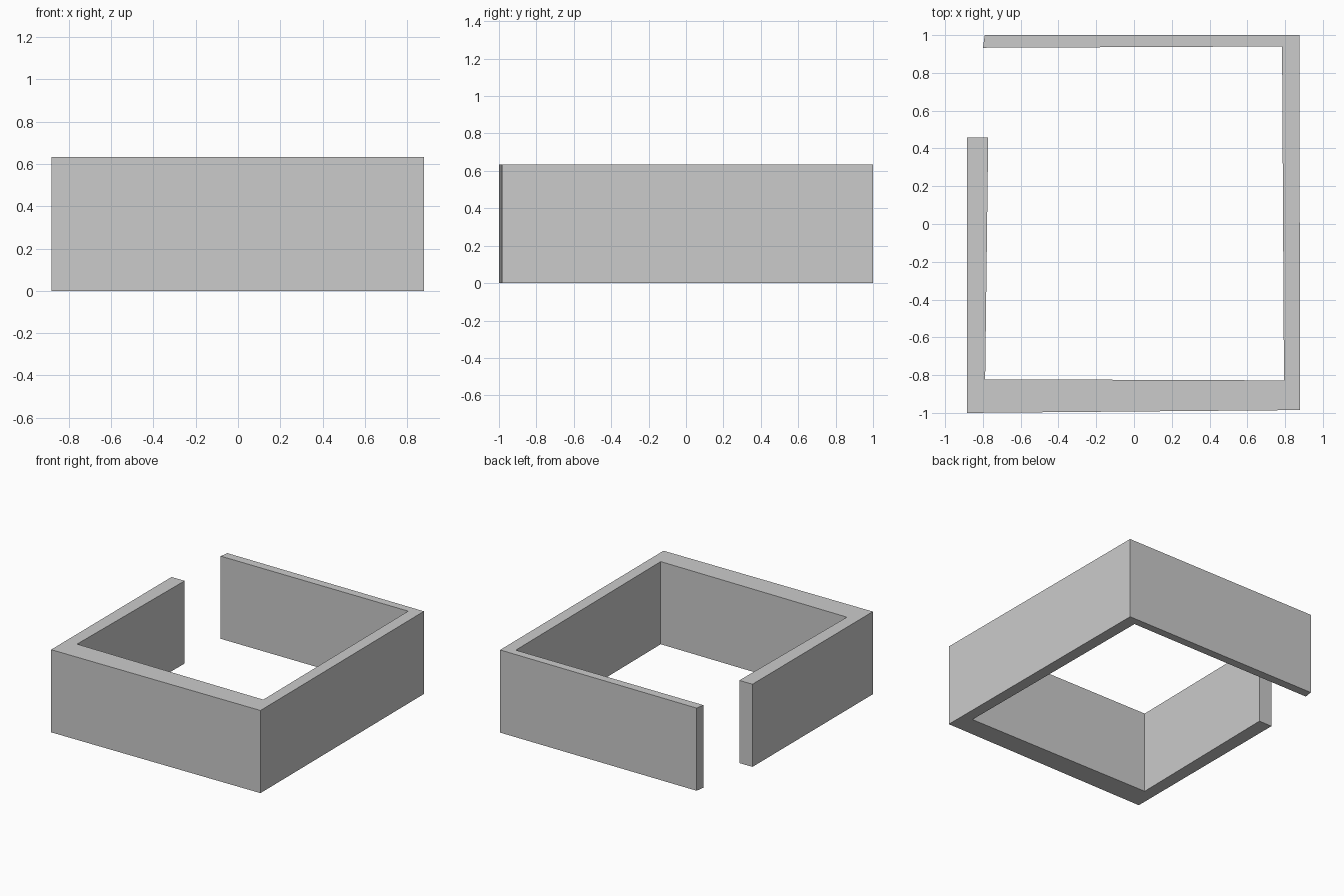
import bpy
import bmesh

HEIGHT = 0.633

# Remove the default cube
cube = bpy.data.objects.get("Cube")
if cube:
    bpy.data.objects.remove(cube, do_unlink=True)

# Plain grey for the whole wall
grey = bpy.data.materials.new("wall_grey")
grey.use_nodes = True
colour = (0.6, 0.6, 0.6, 1)
grey.diffuse_color = colour
grey.node_tree.nodes["Principled BSDF"].inputs["Base Color"].default_value = colour

# Plan of the wall as outer/inner corner pairs, from the back doorway jamb
# round to the jamb on the right side
stations = [
    ((-0.79, 1.0), (-0.80, 0.933)),
    ((0.875, 1.0), (0.784, 0.94)),
    ((0.88, -0.985), (0.794, -0.828)),
    ((-0.883, -1.0), (-0.788, -0.822)),
    ((-0.883, 0.457), (-0.772, 0.457)),
]

# Floor strip of the wall, raised to full height
bm = bmesh.new()
pairs = [[bm.verts.new((x, y, 0)) for x, y in pair] for pair in stations]
for (a, b), (c, d) in zip(pairs, pairs[1:]):
    bm.faces.new((a, b, d, c))
raised = bmesh.ops.extrude_face_region(bm, geom=bm.faces[:], use_keep_orig=True)
top = [v for v in raised["geom"] if isinstance(v, bmesh.types.BMVert)]
bmesh.ops.translate(bm, verts=top, vec=(0, 0, HEIGHT))
bmesh.ops.recalc_face_normals(bm, faces=bm.faces[:])

mesh = bpy.data.meshes.new("room_wall")
bm.to_mesh(mesh)
bm.free()
mesh.materials.append(grey)
wall = bpy.data.objects.new("room_wall", mesh)
bpy.context.collection.objects.link(wall)
